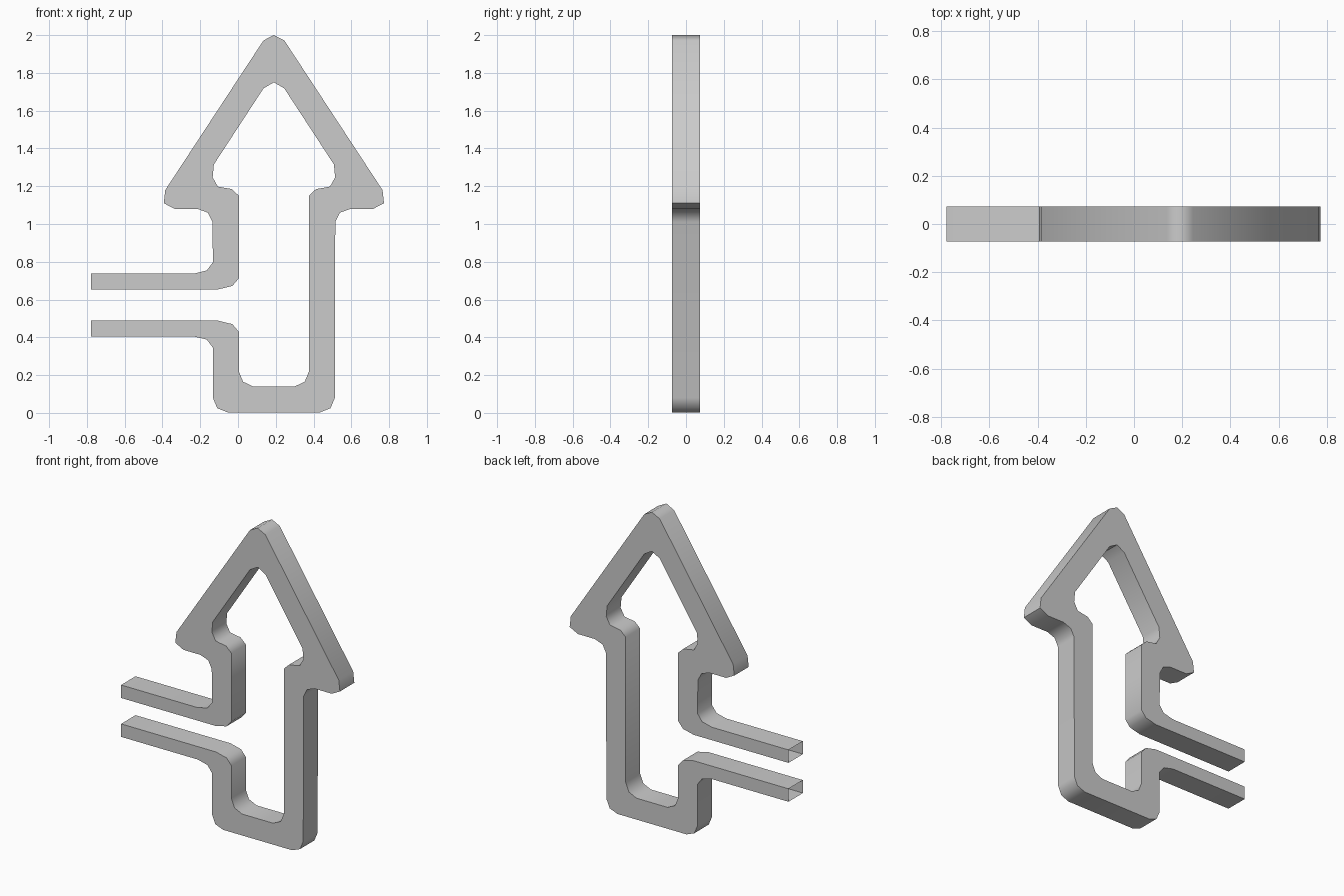
import bpy, bmesh, math

if "Cube" in bpy.data.objects:
    bpy.data.objects.remove(bpy.data.objects["Cube"])

CX = 0.19        # symmetry axis of the arrow
HALF = 0.073     # half depth

def mirror(pairs):
    return [((2 * CX - a[0], a[1]), (2 * CX - b[0], b[1])) for a, b in reversed(pairs)]

# Each entry pairs an outer-edge point with its inner-edge point (x, z)
lower_arm = [((-0.777, 0.405), (-0.777, 0.488)), ((-0.235, 0.405), (-0.105, 0.488)),
             ((-0.165, 0.388), (-0.03, 0.47)), ((-0.133, 0.345), (0.004, 0.43))]
upper_arm = [((x, 1.142 - z), (u, 1.142 - w)) for (x, z), (u, w) in reversed(lower_arm)]
base_left = [((-0.133, 0.08), (0.004, 0.22)), ((-0.11, 0.025), (0.027, 0.165)),
             ((-0.055, 0.003), (0.08, 0.14))]
head_right = [((0.515, 1.01), (0.376, 1.15)), ((0.54, 1.06), (0.413, 1.185)),
              ((0.595, 1.08), (0.455, 1.192)), ((0.715, 1.08), (0.487, 1.198)),
              ((0.773, 1.11), (0.514, 1.247)), ((0.765, 1.18), (0.508, 1.315)),
              ((0.245, 1.972), (0.245, 1.718))]
tip = [((CX, 2.0), (CX, 1.75))]
path = (lower_arm + base_left + mirror(base_left) + head_right + tip
        + mirror(head_right) + upper_arm)

# Rectangular tube swept along the path, open at both arm ends
bm = bmesh.new()
rings = []
for (ox, oz), (ix, iz) in path:
    rings.append([bm.verts.new(p) for p in ((ox, -HALF, oz), (ix, -HALF, iz),
                                            (ix, HALF, iz), (ox, HALF, oz))])
for a, b in zip(rings, rings[1:]):
    for i in range(4):
        j = (i + 1) % 4
        bm.faces.new((a[i], b[i], b[j], a[j]))
bmesh.ops.recalc_face_normals(bm, faces=bm.faces)
# Make the front face point toward -y
front = min(bm.faces, key=lambda f: f.calc_center_median().y)
front.normal_update()
if front.normal.y > 0:
    bmesh.ops.reverse_faces(bm, faces=bm.faces)

mesh = bpy.data.meshes.new("arrow_outline")
bm.to_mesh(mesh)
bm.free()
arrow = bpy.data.objects.new("arrow_outline", mesh)
bpy.context.collection.objects.link(arrow)
bpy.context.view_layer.objects.active = arrow
arrow.select_set(True)
bpy.ops.object.shade_smooth_by_angle(angle=math.radians(60))
